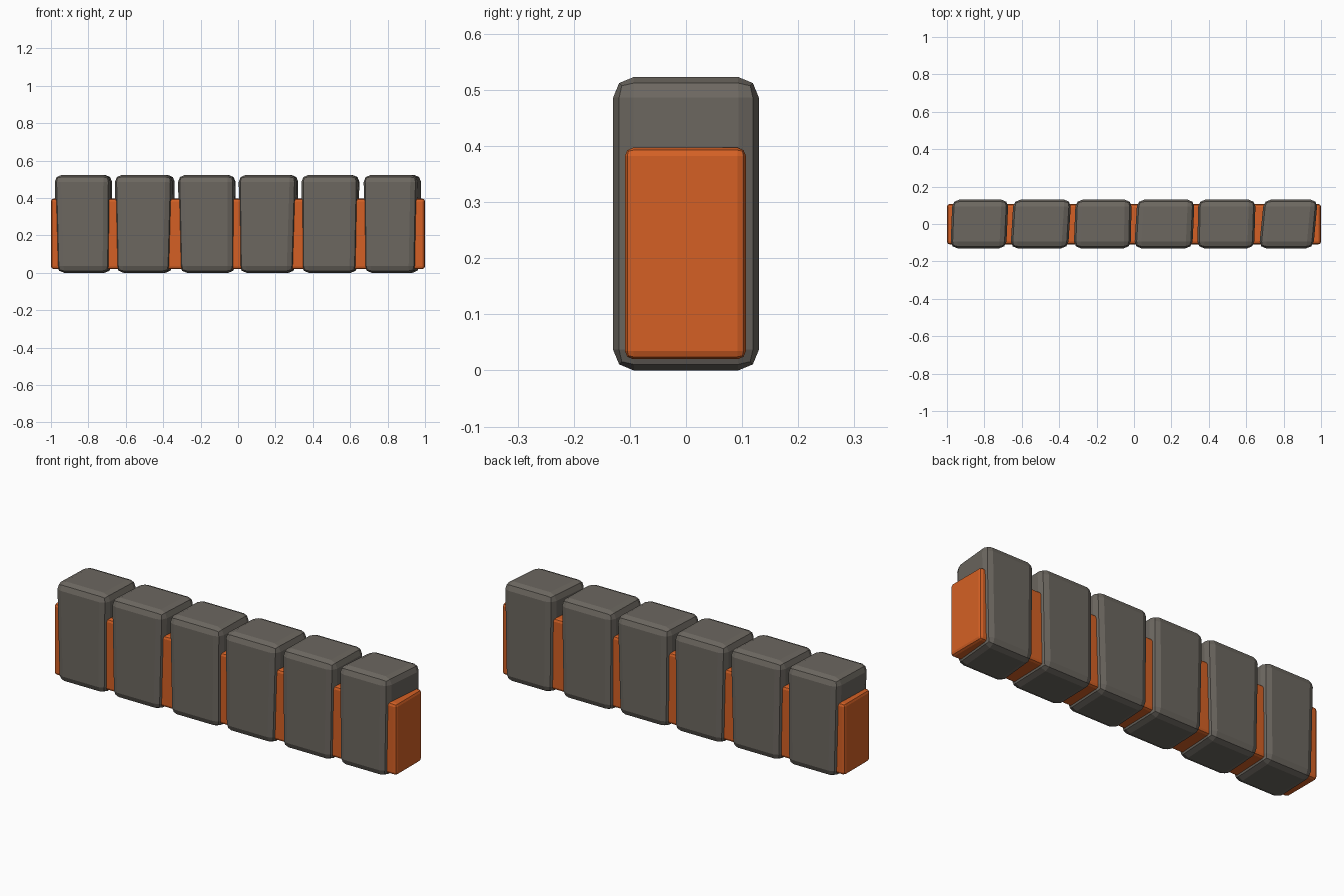
import bpy, bmesh

if "Cube" in bpy.data.objects:
    bpy.data.objects.remove(bpy.data.objects["Cube"])


def material(name, color):
    m = bpy.data.materials.new(name)
    m.diffuse_color = (*color, 1)
    m.use_nodes = True
    m.node_tree.nodes["Principled BSDF"].inputs["Base Color"].default_value = m.diffuse_color
    return m


GREY = material("stone grey", (0.150, 0.136, 0.117))
ORANGE = material("orange", (0.66, 0.118, 0.018))


def bevelled_box(name, left, right, y, z, bevel, mat):
    """Box whose end faces (x, lean along z, lean along y) may be slanted."""
    bm = bmesh.new()
    bmesh.ops.create_cube(bm, size=2)
    for v in bm.verts:
        sx, sy, sz = v.co
        x, lean_z, lean_y = left if sx < 0 else right
        v.co = (x + sz * lean_z + sy * lean_y,
                y[0] if sy < 0 else y[1],
                z[0] if sz < 0 else z[1])
    bmesh.ops.bevel(bm, geom=bm.edges[:], offset=bevel, segments=2,
                    profile=0.5, affect='EDGES', clamp_overlap=True)
    bmesh.ops.recalc_face_normals(bm, faces=bm.faces[:])
    mesh = bpy.data.meshes.new(name)
    bm.to_mesh(mesh)
    bm.free()
    mesh.materials.append(mat)
    ob = bpy.data.objects.new(name, mesh)
    bpy.context.collection.objects.link(ob)
    return ob


# Orange core bar running through all blocks
bevelled_box("core_bar", (-1, 0, 0), (1, 0, 0),
             (-0.109, 0.107), (0.02, 0.397), 0.015, ORANGE)

# Six slightly irregular stone blocks: left end, right end
BLOCKS = [
    ((-0.970, -0.007, 0.005), (-0.679, 0.002, 0.006)),
    ((-0.648, -0.005, 0.008), (-0.350, 0.007, 0.008)),
    ((-0.312, -0.006, 0.005), (-0.016, 0.001, 0.003)),
    ((0.012, -0.003, 0.008), (0.311, 0.008, 0.006)),
    ((0.342, -0.001, 0.003), (0.642, 0.005, 0.004)),
    ((0.684, -0.003, 0.013), (0.966, 0.005, 0.012)),
]
for i, (left, right) in enumerate(BLOCKS):
    bevelled_box(f"stone_block_{i + 1}", left, right,
                 (-0.13, 0.13), (0, 0.523), 0.037, GREY)
